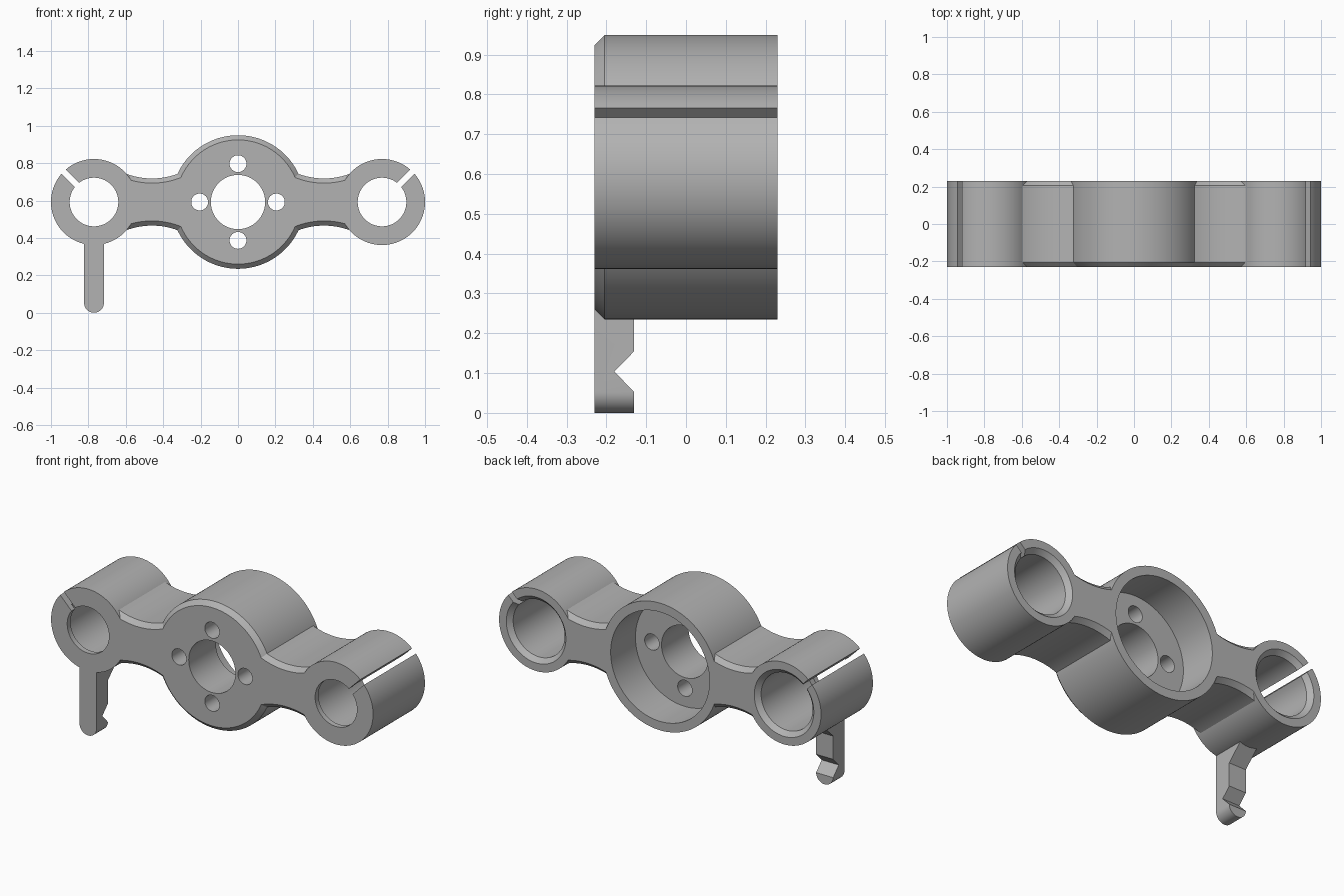
import bpy, bmesh, math
from mathutils import Matrix, Vector

cube = bpy.data.objects.get("Cube")
if cube:
    bpy.data.objects.remove(cube, do_unlink=True)

grey = bpy.data.materials.new("plain grey")
grey.use_nodes = True
grey.diffuse_color = (0.45, 0.45, 0.45, 1)
grey.node_tree.nodes["Principled BSDF"].inputs["Base Color"].default_value = grey.diffuse_color

HALF = 0.23          # half depth of the body
AXIS = 0.592         # height of the three axes
RING_X = 0.77
CHAMFER = 0.025
OVER = 0.3           # cutters reach past the body


def make_object(name, bm):
    bmesh.ops.recalc_face_normals(bm, faces=bm.faces)
    mesh = bpy.data.meshes.new(name)
    bm.to_mesh(mesh)
    bm.free()
    mesh.materials.append(grey)
    obj = bpy.data.objects.new(name, mesh)
    bpy.context.collection.objects.link(obj)
    return obj


def loft(name, loops):
    """Solid through equal loops of points, capped at both ends."""
    bm = bmesh.new()
    rows = [[bm.verts.new(p) for p in loop] for loop in loops]
    n = len(rows[0])
    for a, b in zip(rows, rows[1:]):
        for i in range(n):
            j = (i + 1) % n
            bm.faces.new((a[i], a[j], b[j], b[i]))
    bm.faces.new(rows[0])
    bm.faces.new(rows[-1])
    return make_object(name, bm)


def turned(name, x, z, profile, sides=96):
    """Round solid about the y axis from (radius, y) pairs."""
    angles = [math.tau * i / sides for i in range(sides)]
    return loft(name, [[(x + r * math.cos(a), y, z + r * math.sin(a)) for a in angles]
                       for r, y in profile])


def arm_outline(x_mid, inset, y):
    """Waisted arm section between two concave arcs."""
    radius, rise, steps = 0.39 + inset, 0.516, 24
    top = []
    for i in range(steps + 1):
        dx = -0.18 + 0.34 * i / steps
        top.append((dx, rise - math.sqrt(radius ** 2 - dx ** 2)))
    points = top + [(dx, -h) for dx, h in reversed(top)]
    side = math.copysign(1, x_mid)
    return [(x_mid + side * dx, y, AXIS + h) for dx, h in points]


def boolean(target, tool, operation):
    mod = target.modifiers.new(operation, 'BOOLEAN')
    mod.operation, mod.solver, mod.object = operation, 'EXACT', tool
    graph = bpy.context.evaluated_depsgraph_get()
    result = bpy.data.meshes.new_from_object(target.evaluated_get(graph))
    target.modifiers.clear()
    target.data = result
    bpy.data.objects.remove(tool, do_unlink=True)


# Central hub, chamfered on the front only
body = turned("bracket_body", 0, AXIS,
              [(0.357 - CHAMFER, -HALF), (0.357, CHAMFER - HALF), (0.357, HALF)], 128)

# Arms, chamfered front and back, and clamp rings
for s in (-1, 1):
    x = 0.46 * s
    arm = loft("arm", [arm_outline(x, CHAMFER, -HALF), arm_outline(x, 0, CHAMFER - HALF),
                       arm_outline(x, 0, HALF - CHAMFER), arm_outline(x, CHAMFER, HALF)])
    boolean(body, arm, 'UNION')
    ring = turned("ring", RING_X * s, AXIS, [(0.23, -HALF), (0.23, HALF)])
    boolean(body, ring, 'UNION')

# Hanging leg: side profile with hook notch and gusset, rounded at the foot
profile = [(-0.23, 0), (-0.13, 0), (-0.13, 0.052), (-0.18, 0.104), (-0.13, 0.155),
           (-0.13, 0.285), (-0.015, 0.40), (-0.23, 0.40)]
leg = loft("leg", [[(x, y, z) for y, z in profile] for x in (-0.823, -0.717)])
foot = [(0.053 * math.cos(a), 0.053 + 0.053 * math.sin(a))
        for a in (math.pi + math.pi * i / 24 for i in range(25))]
foot += [(0.053, 0.45), (-0.053, 0.45)]
shape = loft("foot_shape", [[(dx - RING_X, y, z) for dx, z in foot] for y in (-OVER, OVER)])
boolean(leg, shape, 'INTERSECT')
boolean(body, leg, 'UNION')

# Hub recess, shaft hole and four screw holes
cutters = [turned("recess", 0, AXIS, [(0.307, 0.01), (0.307, OVER)], 128),
           turned("shaft_hole", 0, AXIS, [(0.145, -OVER), (0.145, OVER)])]
for k in range(4):
    a = k * math.pi / 2
    cutters.append(turned("screw_hole", 0.205 * math.cos(a), AXIS + 0.205 * math.sin(a),
                          [(0.045, -OVER), (0.045, 0.1)], 40))

# Ring bores with a front lip and a flared back, plus clamp slots
for s in (-1, 1):
    cutters.append(turned("bore", RING_X * s, AXIS,
                          [(0.13, -OVER), (0.13, -0.2), (0.16, -0.2), (0.16, HALF - CHAMFER),
                           (0.185, HALF), (0.185, OVER)]))
    bm = bmesh.new()
    bmesh.ops.create_cube(bm, size=1)
    place = (Matrix.Translation((s * RING_X, 0, AXIS))
             @ Matrix.Rotation(-s * math.pi / 4, 4, 'Y')
             @ Matrix.Translation((s * 0.19, 0, 0))
             @ Matrix.Diagonal((0.2, 0.7, 0.033, 1)))
    bm.transform(place)
    cutters.append(make_object("slot", bm))

for cutter in cutters:
    boolean(body, cutter, 'DIFFERENCE')

# Smooth round walls with crisp edges
bpy.ops.object.select_all(action='DESELECT')
body.select_set(True)
bpy.context.view_layer.objects.active = body
bpy.ops.object.shade_smooth_by_angle(angle=math.radians(25))
